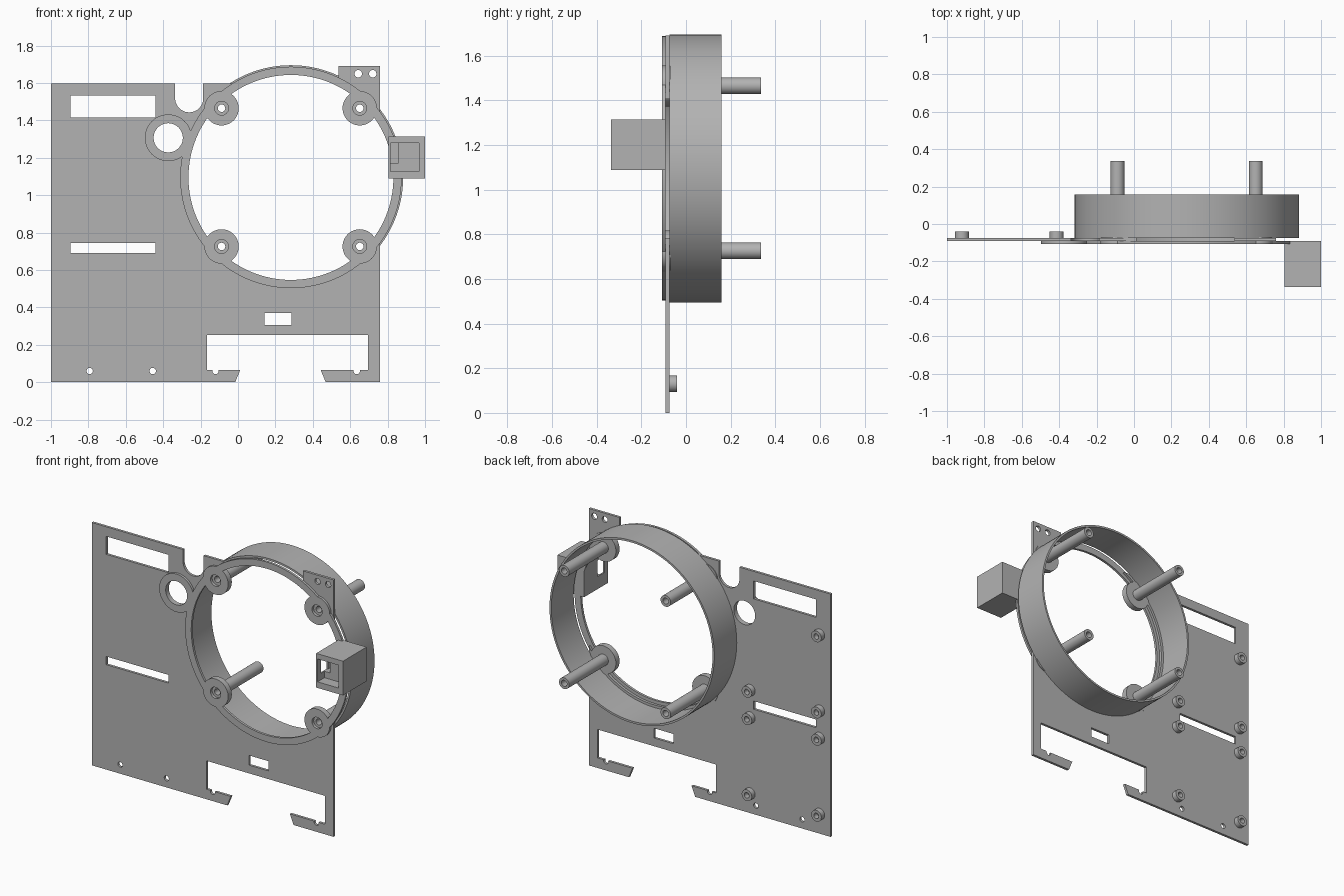
import bpy, bmesh, math

if "Cube" in bpy.data.objects:
    bpy.data.objects.remove(bpy.data.objects["Cube"])

grey = bpy.data.materials.new("plain_grey")
grey.diffuse_color = (0.45, 0.45, 0.45, 1)
grey.use_nodes = True
grey.node_tree.nodes["Principled BSDF"].inputs["Base Color"].default_value = grey.diffuse_color

RING = (0.283, 1.095)           # centre of the large ring (x, z)
SMALL = (-0.373, 1.307)         # centre of the small ring
FRONT, FACE, BACK = -0.108, -0.092, -0.075   # flange front, plate front, plate back
HUBS = [(x, z) for x in (-0.088, 0.651) for z in (0.726, 1.465)]


def finish(name, bm):
    bmesh.ops.recalc_face_normals(bm, faces=bm.faces)
    me = bpy.data.meshes.new(name)
    bm.to_mesh(me)
    bm.free()
    me.materials.append(grey)
    ob = bpy.data.objects.new(name, me)
    bpy.context.collection.objects.link(ob)
    return ob


def arc(c, r, a0=0, a1=360, n=48):
    full = a1 - a0 == 360
    steps = n if full else n + 1
    return [(c[0] + r * math.cos(math.radians(a0 + (a1 - a0) * i / n)),
             c[1] + r * math.sin(math.radians(a0 + (a1 - a0) * i / n))) for i in range(steps)]


def rect(x0, x1, z0, z1):
    return [(x0, z0), (x1, z0), (x1, z1), (x0, z1)]


def prism(name, pts, y0, y1):
    """Extrude an x-z outline from y0 to y1."""
    bm = bmesh.new()
    face = bm.faces.new([bm.verts.new((x, y0, z)) for x, z in pts])
    new = bmesh.ops.extrude_face_region(bm, geom=[face])["geom"]
    bmesh.ops.translate(bm, vec=(0, y1 - y0, 0),
                        verts=[v for v in new if isinstance(v, bmesh.types.BMVert)])
    return finish(name, bm)


def lathe(name, c, profile, n=32):
    """Turn a closed (radius, y) profile around a y-parallel axis through c."""
    bm = bmesh.new()
    rings = []
    for i in range(n):
        a = 2 * math.pi * i / n
        rings.append([bm.verts.new((c[0] + r * math.cos(a), y, c[1] + r * math.sin(a)))
                      for r, y in profile])
    m = len(profile)
    for i in range(n):
        p, q = rings[i], rings[(i + 1) % n]
        for j in range(m):
            k = (j + 1) % m
            bm.faces.new((p[j], p[k], q[k], q[j]))
    return finish(name, bm)


def boolean(ob, outline, op="DIFFERENCE", y0=-0.5, y1=0.5):
    tool = prism("cutter", outline, y0, y1)
    mod = ob.modifiers.new("bool", "BOOLEAN")
    mod.operation, mod.solver, mod.object = op, "EXACT", tool
    bpy.context.view_layer.objects.active = ob
    bpy.ops.object.modifier_apply(modifier=mod.name)
    bpy.data.objects.remove(tool)


# Mounting plate with raised tab at the top right
plate = prism("mounting_plate", [(-1, 0), (0.76, 0), (0.76, 1.69), (0.536, 1.69),
                                 (0.536, 1.597), (-1, 1.597)], FACE, BACK)
cuts = [
    arc(RING, 0.57, n=128),
    rect(-0.895, -0.44, 1.416, 1.534),          # upper slot
    rect(-0.895, -0.44, 0.69, 0.744),           # middle slot
    rect(0.143, 0.285, 0.307, 0.371),           # small window
    [(-0.165, 0.253), (-0.165, 0.066), (0.012, 0.066), (-0.023, -0.02),
     (0.477, -0.02), (0.442, 0.066), (0.696, 0.066), (0.696, 0.253)],  # bottom opening
    [(-0.336, 1.8)] + arc((-0.261, 1.518), 0.075, 180, 360, 24) + [(-0.186, 1.8)],
    arc(SMALL, 0.078),
]
cuts += [arc((x, 0.06), 0.017, n=20) for x in (-0.793, -0.456, -0.12, 0.635)]
cuts += [arc((x, 1.649), 0.02, n=20) for x in (0.643, 0.72)]
cuts += [arc(h, 0.0915) for h in HUBS]
for c in cuts:
    boolean(plate, c)

# Front flange: large ring joined to the small ring
flange = prism("front_flange", arc(RING, 0.592, n=128), FRONT, FACE)
boolean(flange, arc(SMALL, 0.125), "UNION", FRONT, FACE)
for c in [arc(RING, 0.548, n=128), arc(SMALL, 0.078)] + [arc(h, 0.0915) for h in HUBS]:
    boolean(flange, c)

# Deep thin-walled ring behind the plate
lathe("ring_wall", RING, [(0.6, BACK), (0.6, 0.158), (0.587, 0.158), (0.587, BACK)], 128)

# Four hubs with long hollow posts
for i, h in enumerate(HUBS):
    lathe(f"hub_post_{i + 1}", h, [(0.092, FRONT), (0.092, -0.07), (0.037, -0.07), (0.037, 0.337),
                                   (0.02, 0.337), (0.02, -0.09), (0.037, -0.09), (0.037, FRONT)], 40)

# Short standoffs on the back of the plate
spots = [(-0.92, z) for z in (0.13, 0.63, 0.81, 1.31)] + [(-0.414, z) for z in (0.13, 0.63, 0.81)]
for i, s in enumerate(spots):
    lathe(f"standoff_{i + 1}", s, [(0.037, BACK), (0.037, -0.04), (0.018, -0.04), (0.018, BACK)], 24)

# Sensor box on the right, with a stepped pocket and a side slot
box = prism("side_box", rect(0.805, 1.0, 1.088, 1.313), -0.337, FACE)
boolean(box, rect(0.815, 0.968, 1.128, 1.278), y0=-0.4, y1=-0.265)
boolean(box, rect(0.815, 0.855, 1.17, 1.278), y0=-0.4, y1=-0.18)
boolean(box, rect(0.78, 0.83, 1.17, 1.277), y0=-0.3, y1=-0.23)

# Smooth round walls, keep edges sharp
bpy.ops.object.select_all(action="DESELECT")
for ob in bpy.context.collection.objects:
    ob.select_set(True)
bpy.context.view_layer.objects.active = plate
bpy.ops.object.shade_smooth_by_angle(angle=math.radians(30))
